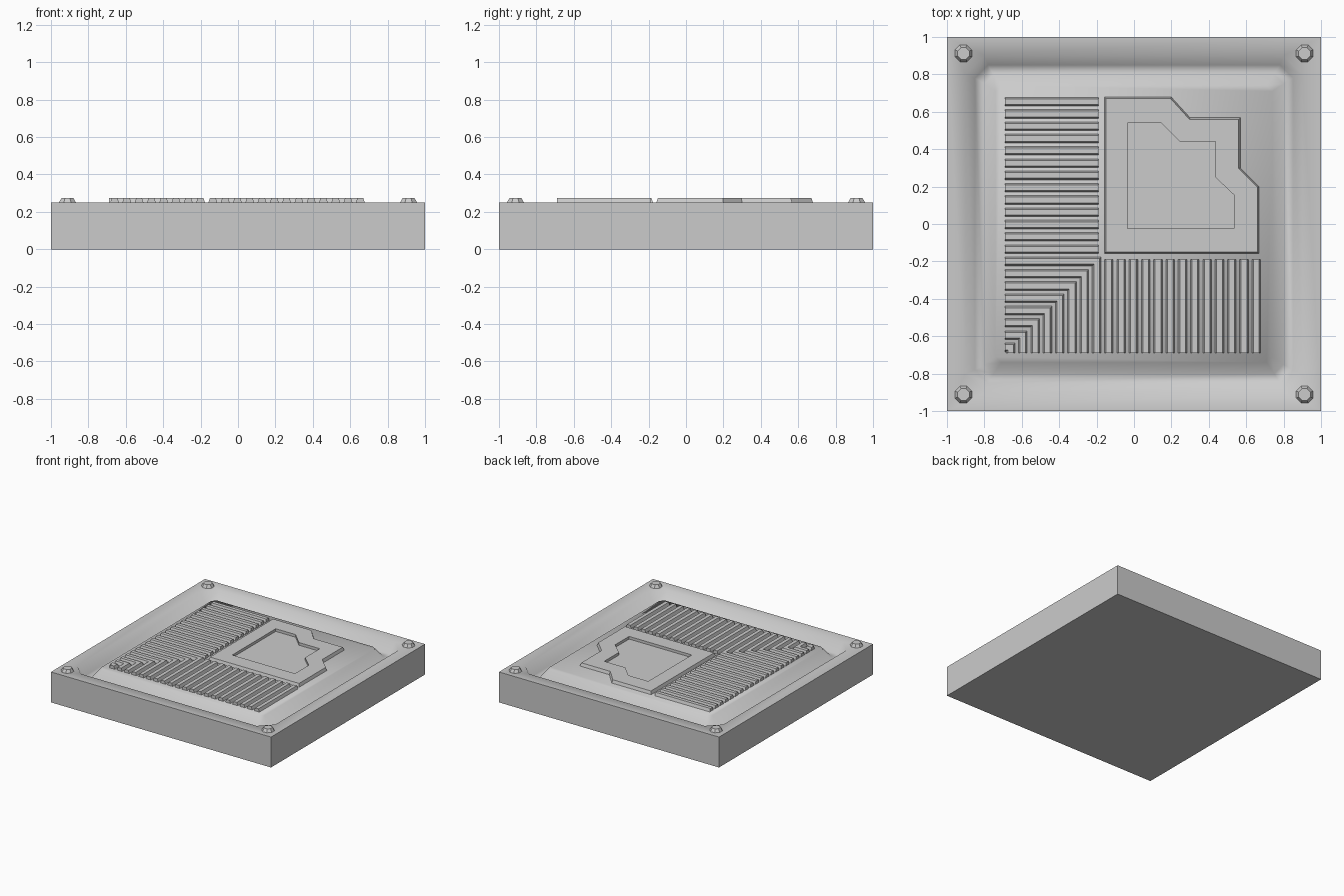
import bpy, bmesh, math

if "Cube" in bpy.data.objects:
    bpy.data.objects.remove(bpy.data.objects["Cube"])

Z = 0.25      # rim and plateau height
TOP = 0.275   # top of the raised details


def finish(name, bm, angle=None):
    bmesh.ops.recalc_face_normals(bm, faces=bm.faces)
    me = bpy.data.meshes.new(name)
    bm.to_mesh(me)
    bm.free()
    ob = bpy.data.objects.new(name, me)
    bpy.context.collection.objects.link(ob)
    if angle:
        bpy.ops.object.select_all(action='DESELECT')
        bpy.context.view_layer.objects.active = ob
        ob.select_set(True)
        bpy.ops.object.shade_smooth_by_angle(angle=math.radians(angle))
    return ob


def ring(bm, pts, z):
    return [bm.verts.new((x, y, z)) for x, y in pts]


def bridge(bm, a, b):
    n = len(a)
    for i in range(n):
        j = (i + 1) % n
        bm.faces.new((a[i], a[j], b[j], b[i]))


def octagon(r, c):
    k = r - c
    return [(-k, -r), (k, -r), (r, -k), (r, k), (k, r), (-k, r), (-r, k), (-r, -k)]


# tile: square block with a groove around a central plateau
bm = bmesh.new()
square = [(-1, -1), (1, -1), (1, 1), (-1, 1)]
low, high = ring(bm, square, 0), ring(bm, square, Z)
bm.faces.new(low)
bridge(bm, low, high)
loops = [ring(bm, octagon(r, c), z) for r, c, z in
         ((0.90, 0.10, Z), (0.85, 0.07, 0.17), (0.80, 0.05, 0.17), (0.74, 0.03, Z))]
rim = loops[0]
for i in range(4):
    j = (i + 1) % 4
    bm.faces.new((high[i], high[j], rim[2 * i + 1], rim[2 * i]))
    bm.faces.new((high[i], rim[2 * i], rim[2 * i - 1]))
for a, b in zip(loops, loops[1:]):
    bridge(bm, a, b)
bm.faces.new(loops[-1])
finish("tile", bm, 62)


# ridges: straight ribs on two arms, nested mitred ribs in the corner
PITCH, LO, ARM = 0.0657, -0.69, -0.19
PROFILE = [(-0.025, Z - 0.005), (-0.015, TOP), (0.015, TOP), (0.025, Z - 0.005)]


def rib(bm, path):
    # path maps a sideways offset to a list of (x, y) stations
    cols = [[bm.verts.new((x, y, z)) for x, y in path(o)] for o, z in PROFILE]
    rows = list(zip(*cols))
    for a, b in zip(rows, rows[1:]):
        bridge(bm, a, b)
    bm.faces.new(rows[0])
    bm.faces.new(rows[-1])


left, front, corner = bmesh.new(), bmesh.new(), bmesh.new()
for k in range(21):
    d = -0.66 + k * PITCH
    if k < 8:
        rib(corner, lambda o: [(LO, d + o), (d + o, d + o), (d + o, LO)])
    else:
        rib(left, lambda o: [(LO, d + o), (ARM, d + o)])
        rib(front, lambda o: [(d + o, LO), (d + o, ARM)])
finish("left_ribs", left)
finish("front_ribs", front)
finish("corner_ribs", corner)


# raised stepped panel with a sunken centre
outer = [(-0.16, -0.16), (0.67, -0.16), (0.67, 0.20), (0.57, 0.30),
         (0.57, 0.57), (0.30, 0.57), (0.20, 0.68), (-0.16, 0.68)]
lip = [(-0.15, -0.15), (0.66, -0.15), (0.66, 0.196), (0.56, 0.296),
       (0.56, 0.56), (0.296, 0.56), (0.196, 0.67), (-0.15, 0.67)]
inner = [(-0.035, -0.025), (0.535, -0.025), (0.535, 0.155), (0.435, 0.25),
         (0.435, 0.44), (0.245, 0.44), (0.145, 0.54), (-0.035, 0.54)]
bm = bmesh.new()
steps = [ring(bm, p, z) for p, z in ((outer, Z - 0.005), (lip, TOP), (inner, TOP), (inner, Z + 0.003))]
for a, b in zip(steps, steps[1:]):
    bridge(bm, a, b)
bm.faces.new(steps[-1])
finish("stepped_panel", bm)


# corner bolts
for i, (sx, sy) in enumerate(square):
    bm = bmesh.new()
    rings = [ring(bm, [(0.912 * sx + r * math.cos(t * math.pi / 4 + math.pi / 8),
                        0.912 * sy + r * math.sin(t * math.pi / 4 + math.pi / 8))
                       for t in range(8)], z)
             for r, z in ((0.052, Z - 0.005), (0.034, TOP))]
    bridge(bm, *rings)
    bm.faces.new(rings[1])
    finish(f"corner_bolt_{i + 1}", bm)
